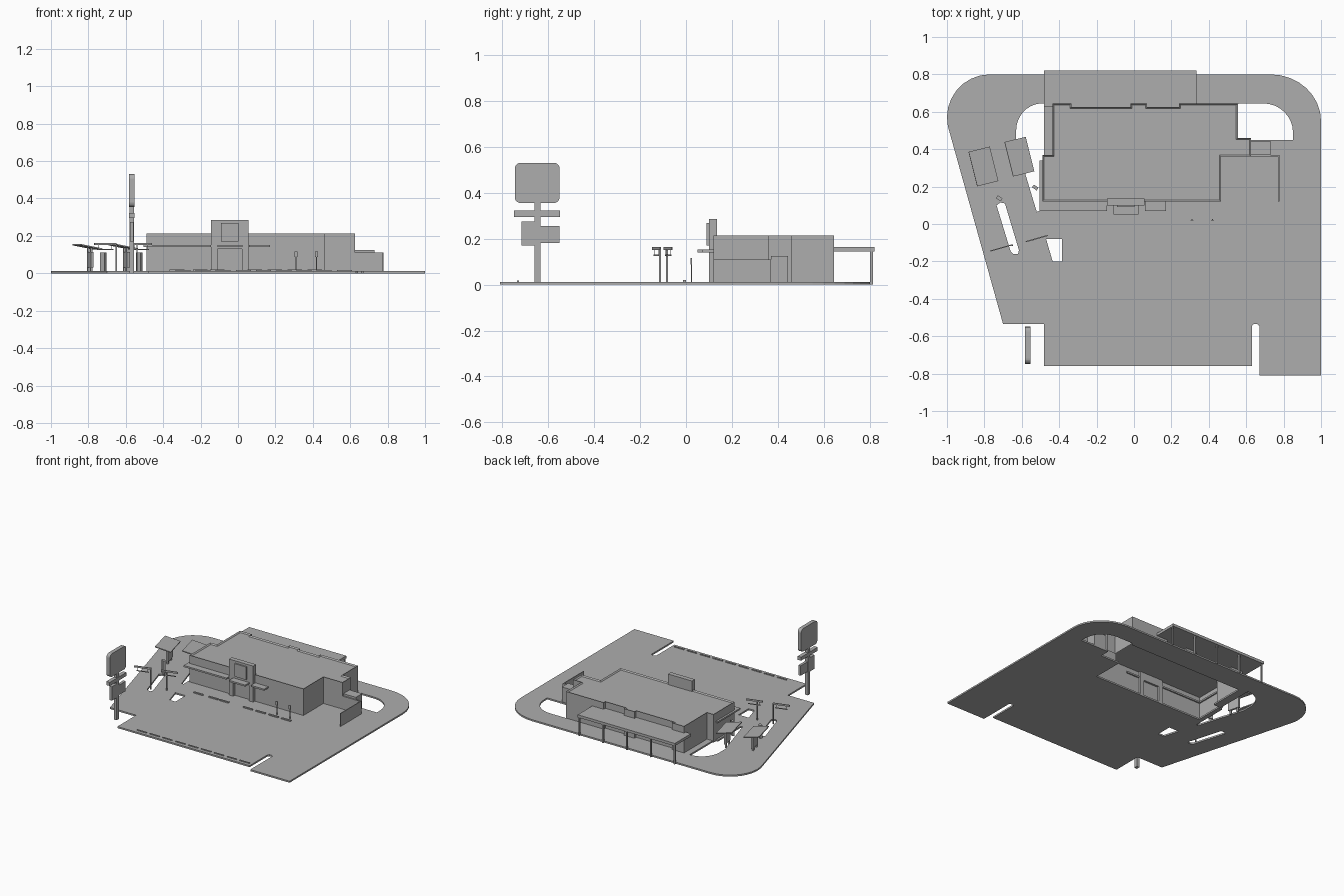
import bpy, bmesh, math
from mathutils import Matrix, Vector

cube = bpy.data.objects.get("Cube")
if cube:
    bpy.data.objects.remove(cube, do_unlink=True)

GREY = (0.42, 0.42, 0.42, 1)
mat = bpy.data.materials.new("plain grey")
mat.use_nodes = True
mat.diffuse_color = GREY
mat.node_tree.nodes["Principled BSDF"].inputs["Base Color"].default_value = GREY

G = 0.012  # pavement top


def finish(name, bm):
    bmesh.ops.recalc_face_normals(bm, faces=bm.faces)
    me = bpy.data.meshes.new(name)
    bm.to_mesh(me)
    bm.free()
    me.materials.append(mat)
    ob = bpy.data.objects.new(name, me)
    bpy.context.collection.objects.link(ob)
    return ob


def box(name, x, y, z, turn=0, tilt=0):
    """Box from ranges, tilted about y then turned about z on its centre."""
    bm = bmesh.new()
    centre = Vector([(r[0] + r[1]) / 2 for r in (x, y, z)])
    size = [r[1] - r[0] for r in (x, y, z)]
    m = (Matrix.Translation(centre) @ Matrix.Rotation(math.radians(turn), 4, 'Z')
         @ Matrix.Rotation(math.radians(tilt), 4, 'Y') @ Matrix.Diagonal((*size, 1)))
    bmesh.ops.create_cube(bm, size=1, matrix=m)
    return finish(name, bm)


def around(c, s, z0, z1):
    """Ranges for a box centred at c in plan with size s."""
    return [(c[i] - s[i] / 2, c[i] + s[i] / 2) for i in (0, 1)] + [(z0, z1)]


def arc(cx, cy, rx, ry, a0, a1, n=8):
    return [(cx + rx * math.cos(math.radians(a0 + (a1 - a0) * i / n)),
             cy + ry * math.sin(math.radians(a0 + (a1 - a0) * i / n))) for i in range(n + 1)]


def extrude_up(bm, faces, height):
    ext = bmesh.ops.extrude_face_region(bm, geom=faces)["geom"]
    verts = [g for g in ext if isinstance(g, bmesh.types.BMVert)]
    bmesh.ops.translate(bm, verts=verts, vec=(0, 0, height))
    return [g for g in ext if isinstance(g, bmesh.types.BMFace)]


# Pavement slab with planting openings
outline = ([(-0.70, -0.535), (-0.48, -0.535), (-0.48, -0.76), (0.63, -0.76), (0.63, -0.545),
            (0.64, -0.535), (0.66, -0.535), (0.67, -0.545), (0.67, -0.81), (1, -0.81)]
           + arc(0.73, 0.55, 0.27, 0.25, 0, 90) + arc(-0.77, 0.57, 0.23, 0.23, 90, 192))
lot_opening = ([(-0.42, 0.625), (0.54, 0.625), (0.56, 0.645)]
               + arc(0.69, 0.49, 0.16, 0.155, 90, 0)
               + [(0.85, 0.45), (0.61, 0.45), (0.61, 0.375), (0.45, 0.375), (0.45, 0.135),
                  (-0.47, 0.135), (-0.47, 0.355), (-0.42, 0.355)])
side_opening = ([(-0.482, 0.645)] + arc(-0.49, 0.5, 0.14, 0.145, 95, 180)
                + [(-0.63, 0.43), (-0.52, 0.065), (-0.505, 0.07), (-0.505, 0.34), (-0.482, 0.34)])
island_a = [(-0.735, 0.10), (-0.715, 0.115), (-0.69, 0.11), (-0.615, -0.14),
            (-0.62, -0.16), (-0.645, -0.16), (-0.66, -0.145)]
island_b = [(-0.47, -0.08), (-0.385, -0.08), (-0.385, -0.20), (-0.435, -0.20)]
bm = bmesh.new()
edges = []
for loop in (outline, lot_opening, side_opening, island_a, island_b):
    vs = [bm.verts.new((x, y, 0)) for x, y in loop]
    edges += [bm.edges.new((vs[i - 1], vs[i])) for i in range(len(vs))]
bmesh.ops.triangle_fill(bm, use_beauty=True, edges=edges, normal=(0, 0, 1))
extrude_up(bm, bm.faces[:], G)
finish("pavement", bm)

# Building walls and parapet from one plan
plan = [(-0.49, 0.12), (0.465, 0.12), (0.465, 0.36), (0.625, 0.36), (0.625, 0.46),
        (0.555, 0.46), (0.555, 0.645), (0.24, 0.645), (0.24, 0.625), (0.07, 0.625),
        (0.07, 0.645), (-0.02, 0.645), (-0.02, 0.625), (-0.335, 0.625),
        (-0.335, 0.645), (-0.435, 0.645), (-0.435, 0.37), (-0.49, 0.37)]

bm = bmesh.new()
core = bm.faces.new([bm.verts.new((x, y, 0)) for x, y in plan])
rim = bmesh.ops.inset_region(bm, faces=[core], thickness=0.009)["faces"]
bmesh.ops.delete(bm, geom=rim, context='FACES')
top = extrude_up(bm, bm.faces[:], 0.19)
bmesh.ops.delete(bm, geom=[f for f in bm.faces if abs(f.normal.z) > 0.9], context='FACES_ONLY')
finish("building_walls", bm)

bm = bmesh.new()
base = bm.faces.new([bm.verts.new((x, y, 0.188)) for x, y in plan])
top = extrude_up(bm, [base], 0.026)
bm.faces.new([v for v in bm.verts if v.co.z < 0.19][:len(plan)]) if len(bm.faces) == len(plan) + 1 else None
bm.normal_update()
bmesh.ops.inset_region(bm, faces=top, thickness=0.012)
bmesh.ops.translate(bm, verts=list(top[0].verts), vec=(0, 0, -0.009))
finish("roof_parapet", bm)

# Entrance tower with doorway and panel
box("tower_top", (-0.145, 0.057), (0.10, 0.135), (0.13, 0.285))
for x0, x1 in ((-0.145, -0.11), (0.022, 0.057)):
    box("tower_leg", (x0, x1), (0.10, 0.135), (0, 0.13))
box("tower_panel", (-0.092, 0.004), (0.09, 0.10), (0.17, 0.268))

# Awnings over the front and side
box("door_awning", (-0.11, 0.025), (0.05, 0.10), (0.14, 0.152))
box("right_awning", (0.06, 0.17), (0.07, 0.13), (0.14, 0.152))
box("front_awning", (-0.505, -0.145), (0.07, 0.13), (0.14, 0.152))
box("side_awning", (-0.505, -0.48), (0.13, 0.34), (0.14, 0.152))

# Rear canopy on posts
box("rear_canopy", (-0.48, 0.335), (0.625, 0.82), (0.143, 0.163))
for i in range(5):
    x = -0.475 + i * 0.2
    box("rear_post", (x, x + 0.01), (0.80, 0.813), (0, 0.143))

# Service yard
box("yard_store", (0.61, 0.73), (0.37, 0.445), (0, 0.125))
box("yard_fence", (0.771, 0.777), (0.12, 0.365), (0, 0.11))
box("yard_back_wall", (0.61, 0.777), (0.36, 0.37), (0, 0.11))

# Order lanes: tilted shelters, menu boards and speakers
for cx, cy in ((-0.805, 0.3075), (-0.613, 0.36)):
    box("lane_shelter", *around((cx, cy), (0.118, 0.19), 0.138, 0.145), turn=14, tilt=11)
    for dx, dy in ((0.005, 0.03), (0.02, -0.03)):
        box("shelter_post", *around((cx + dx, cy + dy), (0.012, 0.012), 0, 0.138), turn=14)
    box("menu_board", *around((cx + 0.015, cy), (0.015, 0.09), 0.03, 0.115), turn=14)
for c in ((-0.72, 0.137), (-0.528, 0.195)):
    box("speaker_post", *around(c, (0.03, 0.018), 0, 0.11), turn=-35)

# Height bars
for cx, cy, px, py in ((-0.71, -0.128, -0.652, -0.113), (-0.52, -0.078, -0.54, -0.083)):
    box("height_bar", *around((cx, cy), (0.122, 0.006), 0.15, 0.163), turn=16)
    box("hanging_bar", *around((cx, cy), (0.09, 0.004), 0.124, 0.13), turn=16)
    for d in (-0.035, 0.035):
        box("hanger", *around((cx + d, cy + d * 0.28), (0.002, 0.002), 0.128, 0.152))
    box("height_post", *around((px, py), (0.008, 0.008), 0, 0.152))

# Roadside sign
box("sign_pole", (-0.58, -0.557), (-0.66, -0.633), (0, 0.358))
big = box("sign_panel", (-0.582, -0.553), (-0.745, -0.55), (0.355, 0.53))
bm = bmesh.new()
bm.from_mesh(big.data)
corners = [e for e in bm.edges if abs(e.verts[0].co.x - e.verts[1].co.x) > 0.01]
bmesh.ops.bevel(bm, geom=corners, offset=0.025, segments=5, profile=0.5, affect='EDGES')
bm.to_mesh(big.data)
bm.free()
box("sign_bar", (-0.582, -0.553), (-0.748, -0.548), (0.295, 0.322))
box("sign_left_board", (-0.578, -0.558), (-0.715, -0.66), (0.17, 0.275))
box("sign_right_board", (-0.578, -0.558), (-0.634, -0.55), (0.18, 0.255))

# Wheel stops and parking signs
for x in (-0.365, -0.24, -0.15, 0.05, 0.157, 0.265, 0.372):
    box("wheel_stop", (x, x + 0.078), (-0.013, -0.001), (G, 0.02))
for i in range(9):
    x = -0.335 + i * 0.108
    box("kerb_stop", (x, x + 0.08), (-0.735, -0.727), (G, 0.018))
for x in (0.31, 0.42):
    box("parking_post", *around((x, 0.024), (0.004, 0.004), G, 0.115))
    box("parking_plate", *around((x, 0.02), (0.018, 0.003), 0.088, 0.116))
